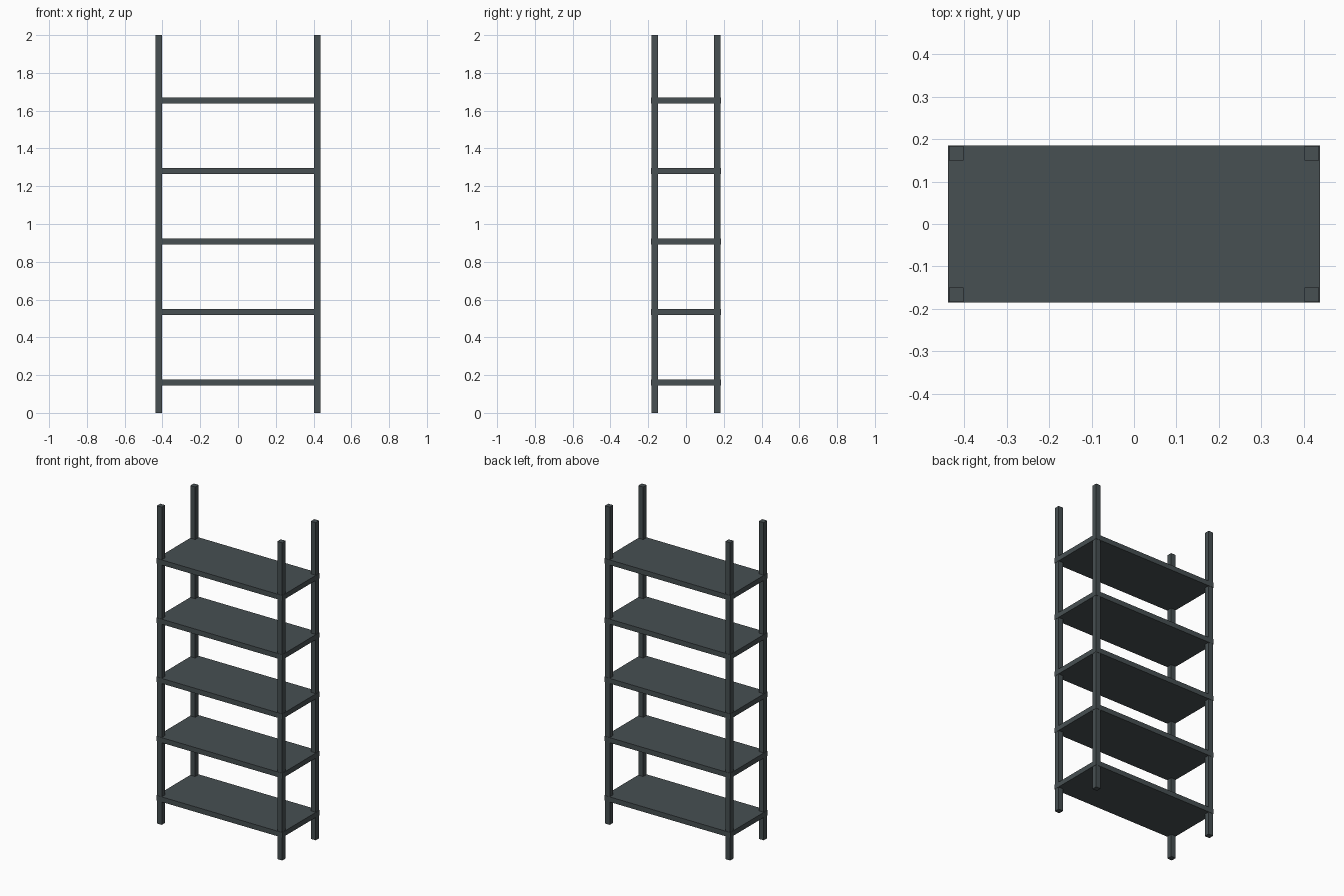
import bpy

cube = bpy.data.objects.get("Cube")
if cube:
    bpy.data.objects.remove(cube, do_unlink=True)

# Single dark slate finish
slate = bpy.data.materials.new("dark_slate_metal")
slate.use_nodes = True
colour = (0.063, 0.079, 0.084, 1.0)
slate.diffuse_color = colour
slate.node_tree.nodes["Principled BSDF"].inputs["Base Color"].default_value = colour

HALF_W, HALF_D, HEIGHT = 0.438, 0.185, 2.0
POST = 0.034
INSET = 0.0015
SHELF_T = 0.032
FIRST_SHELF, SHELF_STEP = 0.161, 0.373


def box(name, centre, size):
    bpy.ops.mesh.primitive_cube_add(size=1, location=centre)
    obj = bpy.context.object
    obj.name = name
    obj.scale = size
    bpy.ops.object.transform_apply(location=False, rotation=False, scale=True)
    obj.data.materials.append(slate)
    return obj


# Corner posts, just inside the shelf edges
for side, sx in (("left", 1), ("right", -1)):
    for end, sy in (("front", -1), ("back", 1)):
        x = sx * (HALF_W - INSET - POST / 2)
        y = sy * (HALF_D - INSET - POST / 2)
        box(f"{end}_{side}_post", (x, y, HEIGHT / 2), (POST, POST, HEIGHT))

# Evenly spaced shelves
for i in range(5):
    box(f"shelf_{i + 1}", (0, 0, FIRST_SHELF + i * SHELF_STEP),
        (2 * HALF_W, 2 * HALF_D, SHELF_T))
